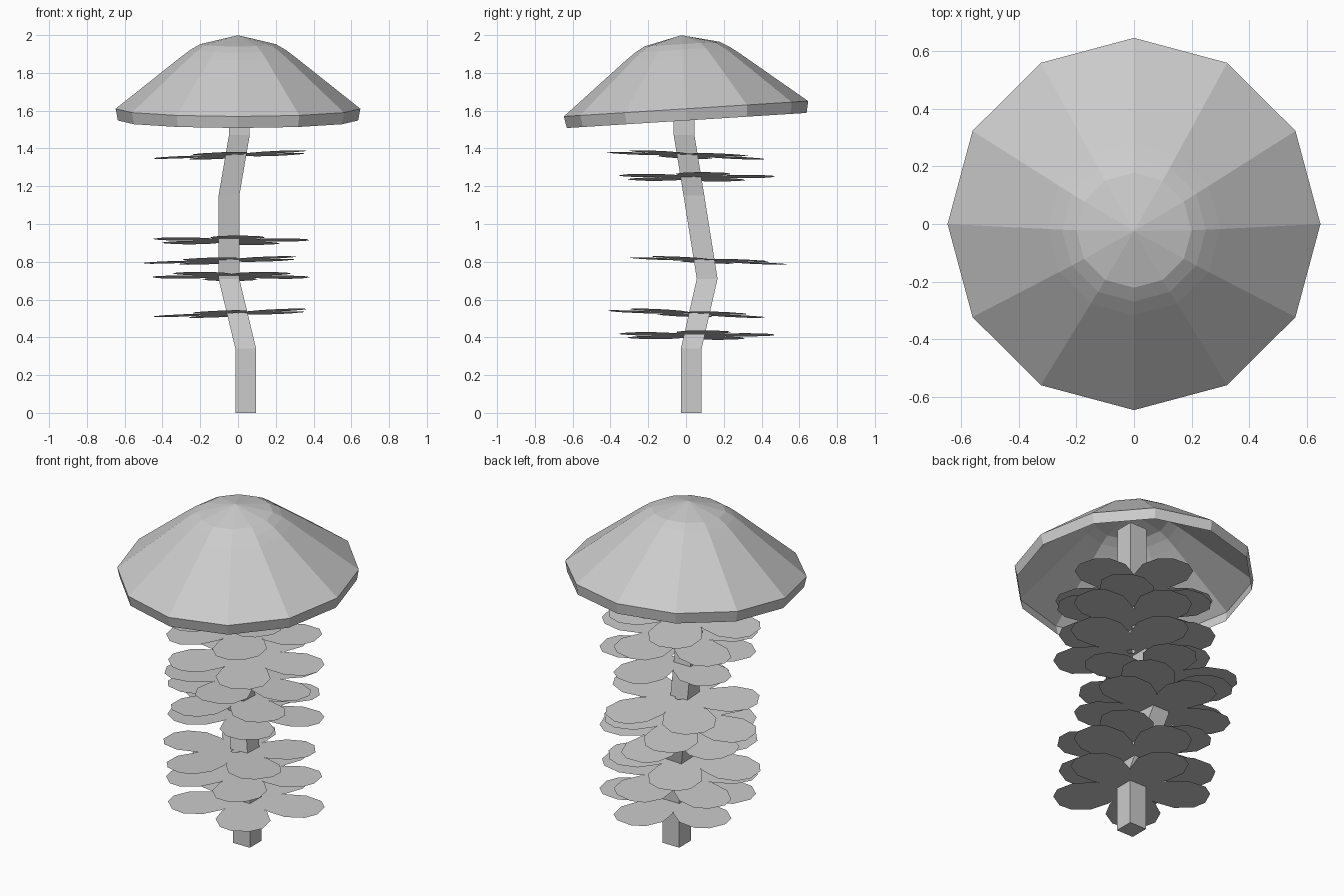
import bpy
from math import sin, cos, tau, radians
from mathutils import Matrix, Vector

if "Cube" in bpy.data.objects:
    bpy.data.objects.remove(bpy.data.objects["Cube"])


def add_mesh(name, verts, faces):
    mesh = bpy.data.meshes.new(name)
    mesh.from_pydata(verts, [], faces)
    obj = bpy.data.objects.new(name, mesh)
    bpy.context.collection.objects.link(obj)
    return obj


def loft(name, rings, tip=None, base=False):
    """Skin equal-sized rings listed from bottom to top."""
    n = len(rings[0])
    verts = [v for ring in rings for v in ring]
    faces = [(k * n + i, k * n + (i + 1) % n, (k + 1) * n + (i + 1) % n, (k + 1) * n + i)
             for k in range(len(rings) - 1) for i in range(n)]
    top = (len(rings) - 1) * n
    if tip:
        verts.append(tip)
        faces += [(top + i, top + (i + 1) % n, len(verts) - 1) for i in range(n)]
    else:
        faces.append(tuple(range(top, top + n)))
    if base:
        faces.append(tuple(reversed(range(n))))
    return add_mesh(name, verts, faces)


# Stem: square section along a bent path
path = [(0.041, 0.028, 0), (0.041, 0.028, 0.34), (-0.048, 0.112, 0.71),
        (-0.048, 0.042, 1.15), (0.007, -0.01, 1.47), (0.007, -0.01, 1.88)]
h = 0.055
corners = [(-h, -h), (h, -h), (h, h), (-h, h)]
loft("stem", [[(x + a, y + b, z) for a, b in corners] for x, y, z in path], base=True)

# Cap: hollow twelve-sided dome, tipped up towards the back
SIDES, RIM_Z = 12, 1.61
profile = [(0.636, -0.062), (0.648, 0), (0.3, 0.277), (0.25, 0.314), (0.2, 0.343)]
cap = loft("cap", [[(r * cos(tau * i / SIDES), r * sin(tau * i / SIDES), z)
                    for i in range(SIDES)] for r, z in profile], tip=(0, 0, 0.39))
cap.location.z = RIM_Z
cap.rotation_euler.x = radians(3.6)

# Leaf whorls: five flat leaves around the stem
half = [(0.02, 0.03), (0.17, 0.12), (0.28, 0.147), (0.38, 0.115), (0.425, 0.05)]
leaf = half + [(x, -y) for x, y in reversed(half)]


def whorl(name, center, phase, slope_x=0, slope_y=0):
    verts, faces = [], []
    for k in range(5):
        turn = Matrix.Rotation(radians(phase) + tau * k / 5, 3, 'Z')
        start = len(verts)
        for x, y in leaf:
            p = turn @ Vector((x, y, 0))
            p.z = slope_x * p.x + slope_y * p.y
            verts.append(p + Vector(center))
        faces.append(tuple(reversed(range(start, len(verts)))))
    add_mesh(name, verts, faces)


# the same group of three sits low and high on the stem
for label, z in (("lower", 0), ("upper", 0.838)):
    whorl(label + "_leaves_1", (0.043, 0.028, 0.26 + z), 12)
    whorl(label + "_leaves_2", (0.022, 0.043, 0.411 + z), 10, 0.06, 0)
    whorl(label + "_leaves_3", (-0.02, 0.005, 0.527 + z), 38, 0.042, -0.042)

whorl("middle_leaves_1", (-0.036, 0.12, 0.724), 19, 0, -0.06)
whorl("middle_leaves_2", (-0.073, 0.12, 0.807), 38, 0.035, -0.042)
whorl("middle_leaves_3", (-0.05, 0.133, 0.913), 64, 0, -0.06)
whorl("top_leaves", (0.0, 0.0, 1.485), 14)
